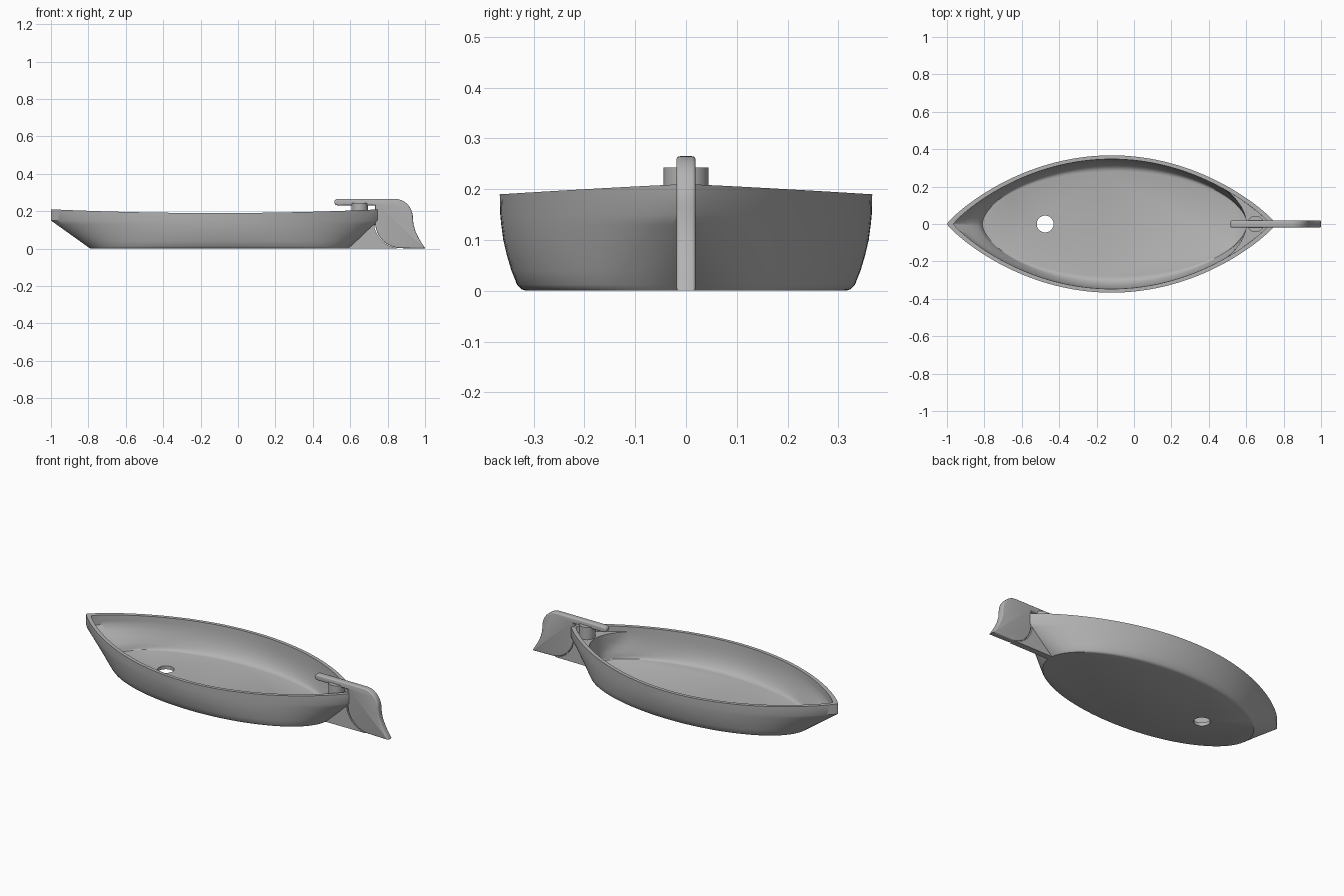
import bpy, bmesh
from math import sin, cos, pi, radians

cube = bpy.data.objects.get("Cube")
if cube:
    bpy.data.objects.remove(cube)

grey = bpy.data.materials.new("plain grey")
grey.use_nodes = True
grey.diffuse_color = (0.45, 0.45, 0.45, 1)
grey.node_tree.nodes["Principled BSDF"].inputs["Base Color"].default_value = (0.45, 0.45, 0.45, 1)

SEGMENTS = 160
DECK = 0.17


def finish(name, bm, angle=35):
    bmesh.ops.remove_doubles(bm, verts=bm.verts, dist=0.0002)
    bmesh.ops.recalc_face_normals(bm, faces=bm.faces)
    mesh = bpy.data.meshes.new(name)
    bm.to_mesh(mesh)
    bm.free()
    obj = bpy.data.objects.new(name, mesh)
    bpy.context.collection.objects.link(obj)
    mesh.materials.append(grey)
    bpy.context.view_layer.objects.active = obj
    for o in bpy.context.selected_objects:
        o.select_set(False)
    obj.select_set(True)
    bpy.ops.object.shade_smooth_by_angle(angle=radians(angle))
    return obj


def sheer(x):
    return 0.19 + 0.02 * ((x + 0.12) / 0.88) ** 2


def ring(z, beam, inset=0.0, clamp=False):
    """Pointed-oval outline at a height; z=None follows the sheer line."""
    t = min((0.2 if z is None else z) / 0.15, 1)
    bow, stern = -0.79 - 0.21 * t + inset, 0.59 + 0.17 * t - inset
    power = 0.5 + 0.38 * t
    points = []
    for i in range(SEGMENTS):
        a = 2 * pi * i / SEGMENTS
        s = sin(a)
        x = (bow + stern) / 2 + (stern - bow) / 2 * cos(a)
        y = beam * abs(s) ** (2 * power) * (1 if s > 0 else -1)
        if i in (0, SEGMENTS // 2):
            y = 0
        if clamp:
            x = min(x, 0.6 - 3.2 * y * y)
        points.append((x, y, sheer(x) if z is None else z))
    return points


# Hull: outer skin, rim, stern deck step and inner skin as one loft
outer = [(0, 0.315), (0.003, 0.324), (0.012, 0.333), (0.04, 0.344),
         (0.07, 0.353), (0.1, 0.36), (0.13, 0.364), (0.15, 0.366), (None, 0.367)]
inner = [(DECK, 0.346), (0.15, 0.345), (0.12, 0.342), (0.09, 0.336),
         (0.06, 0.326), (0.04, 0.314), (0.028, 0.303), (0.022, 0.292), (0.02, 0.28)]
rings = [ring(z, b) for z, b in outer]
rings += [ring(None, 0.347, 0.035), ring(DECK, 0.346, 0.035)]
rings += [ring(z, b, 0.035 if z > 0.05 else 0.035 - (0.05 - z) * 0.9, True) for z, b in inner]

bm = bmesh.new()
loops = [[bm.verts.new(p) for p in r] for r in rings]
for lower, upper in zip(loops, loops[1:]):
    for i in range(SEGMENTS):
        j = (i + 1) % SEGMENTS
        bm.faces.new((lower[i], lower[j], upper[j], upper[i]))
bm.faces.new(loops[0][::-1])
bm.faces.new(loops[-1])
hull = finish("hull", bm)

# Round hole through the floor
bpy.ops.mesh.primitive_cylinder_add(vertices=48, radius=0.045, depth=0.2, location=(-0.475, 0, 0))
cutter = bpy.context.object
cutter.name = "hole_cutter"
cutter.hide_render = True
cut = hull.modifiers.new("floor_hole", "BOOLEAN")
cut.operation, cut.solver, cut.object = "DIFFERENCE", "EXACT", cutter
bpy.context.view_layer.objects.active = hull
bpy.ops.object.modifier_apply(modifier=cut.name)
bpy.data.objects.remove(cutter)


def plate(name, outline, half, bevel):
    """Flat upright plate from an x-z outline, with rounded side edges."""
    bm = bmesh.new()
    face = bm.faces.new([bm.verts.new((x, -half, z)) for x, z in outline])
    new = bmesh.ops.extrude_face_region(bm, geom=[face])["geom"]
    bmesh.ops.translate(bm, vec=(0, 2 * half, 0), verts=[v for v in new if isinstance(v, bmesh.types.BMVert)])
    if bevel:
        rims = [e for e in bm.edges if abs(e.verts[0].co.y - e.verts[1].co.y) < 1e-5]
        bmesh.ops.bevel(bm, geom=rims, offset=bevel, segments=3, profile=0.5, affect="EDGES")
    return finish(name, bm, 40)


def arc(cx, cz, rx, rz, start, end, n=12):
    return [(cx + rx * cos(radians(start + (end - start) * i / n)),
             cz + rz * sin(radians(start + (end - start) * i / n))) for i in range(n + 1)]


# Rudder blade and tiller in one plate, with a curved leading edge
rudder = arc(0.532, 0.248, 0.017, 0.017, 270, 90, 8)
rudder += arc(0.84, 0.165, 0.095, 0.1, 90, 0)
rudder += [(0.938, 0.13), (0.948, 0.095), (0.965, 0.058), (0.985, 0.025), (0.998, 0.006), (1.0, 0.0)]
rudder += arc(0.873, 0.142, 0.14, 0.14, 268, 182)
rudder += [(0.733, 0.231)]
plate("rudder_and_tiller", rudder, 0.019, 0.007)

# Skeg under the stern, hollowed to fit the rudder
skeg = [(0.58, 0.0)] + arc(0.873, 0.142, 0.146, 0.142, 262, 180) + [(0.72, 0.15), (0.66, 0.1)]
plate("skeg", skeg, 0.018, 0)

# Pivot post on the stern deck
bpy.ops.mesh.primitive_cylinder_add(vertices=48, radius=0.044, depth=0.083, location=(0.65, 0, 0.2015))
post = bpy.context.object
post.name = "pivot_post"
post.data.materials.append(grey)
bpy.ops.object.shade_smooth_by_angle(angle=radians(35))
